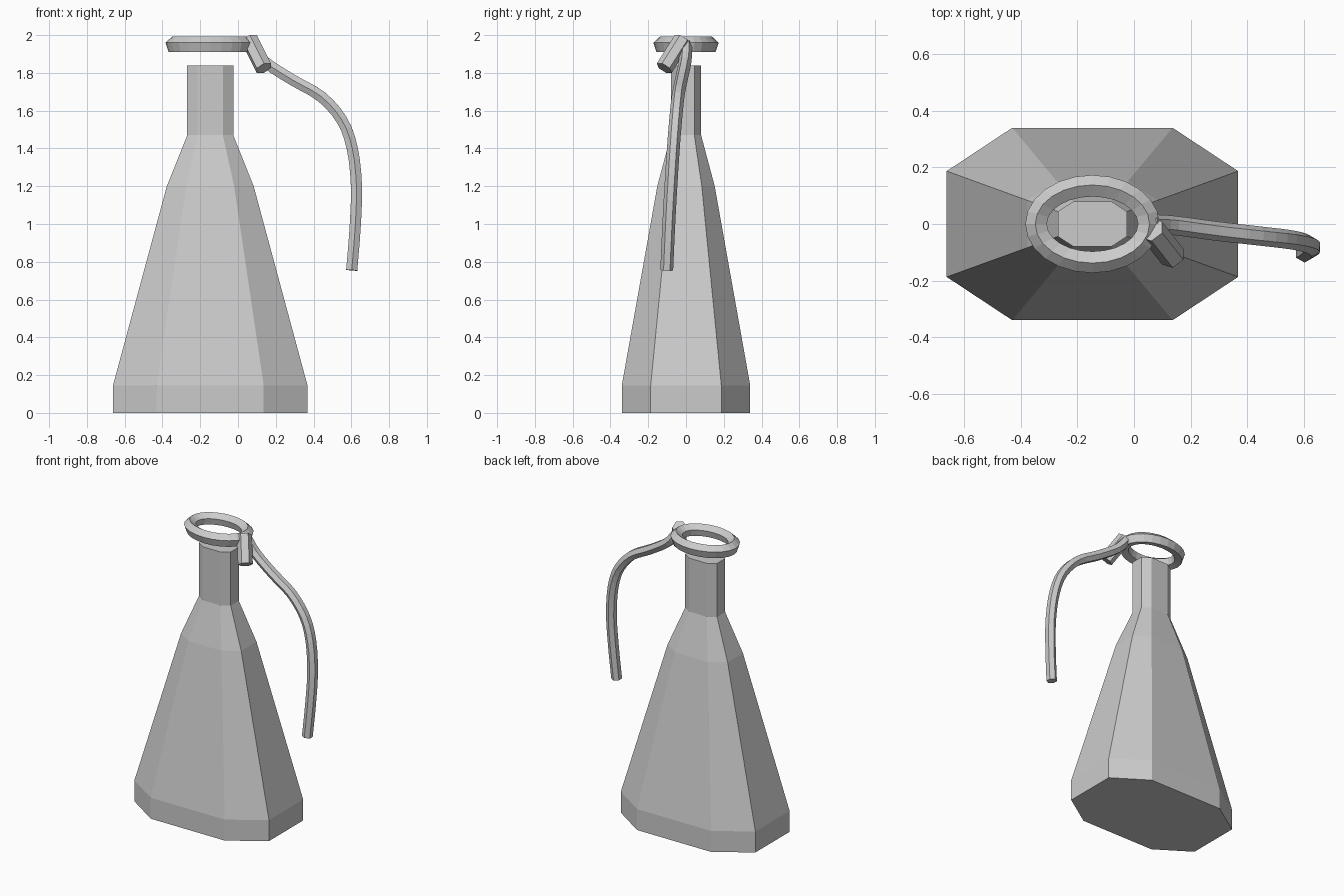
import bpy, bmesh, math
from mathutils import Vector

cube = bpy.data.objects.get("Cube")
if cube:
    bpy.data.objects.remove(cube, do_unlink=True)

GREY = (0.6, 0.6, 0.6, 1)
grey = bpy.data.materials.new("plain grey")
grey.use_nodes = True
grey.diffuse_color = GREY
grey.node_tree.nodes["Principled BSDF"].inputs["Base Color"].default_value = GREY


def skin_loops(name, loops, closed=False):
    """Bridge matching rings of points; cap the ends unless closed."""
    bm = bmesh.new()
    rings = [[bm.verts.new(p) for p in loop] for loop in loops]
    pairs = list(zip(rings, rings[1:]))
    if closed:
        pairs.append((rings[-1], rings[0]))
    else:
        bm.faces.new(rings[0])
        bm.faces.new(rings[-1])
    n = len(rings[0])
    for a, b in pairs:
        for i in range(n):
            j = (i + 1) % n
            bm.faces.new((a[i], a[j], b[j], b[i]))
    bmesh.ops.recalc_face_normals(bm, faces=bm.faces)
    mesh = bpy.data.meshes.new(name)
    bm.to_mesh(mesh)
    bm.free()
    mesh.materials.append(grey)
    obj = bpy.data.objects.new(name, mesh)
    bpy.context.collection.objects.link(obj)
    return obj


def tube(name, path, radius, side, sides=6, turn=0.0):
    """Sweep a polygon along a path, one section axis kept near `side`."""
    loops = []
    for i, p in enumerate(path):
        t = (path[min(i + 1, len(path) - 1)] - path[max(i - 1, 0)]).normalized()
        u = (side - t * side.dot(t)).normalized()
        v = t.cross(u)
        angles = [turn + math.tau * k / sides for k in range(sides)]
        loops.append([p + radius * (math.cos(a) * u + math.sin(a) * v) for a in angles])
    return skin_loops(name, loops)


def smooth_path(points, steps=3):
    """Catmull-Rom path through the points."""
    pts = [Vector(p) for p in points]
    pts = [2 * pts[0] - pts[1]] + pts + [2 * pts[-1] - pts[-2]]
    out = []
    for a, b, c, d in zip(pts, pts[1:], pts[2:], pts[3:]):
        for s in range(steps):
            t = s / steps
            out.append(0.5 * (2 * b + (c - a) * t + (2 * a - 5 * b + 4 * c - d) * t * t
                              + (3 * b - a - 3 * c + d) * t ** 3))
    return out + [pts[-2]]


# Tapered eight-sided body with a straight neck
CENTRE = -0.147


def octagon(hx, hy, z):
    cut = 0.55
    corners = [(1, cut), (cut, 1), (-cut, 1), (-1, cut),
               (-1, -cut), (-cut, -1), (cut, -1), (1, -cut)]
    return [(CENTRE + hx * x, hy * y, z) for x, y in corners]


skin_loops("body", [octagon(*level) for level in (
    (0.515, 0.34, 0), (0.515, 0.34, 0.145), (0.23, 0.152, 1.2),
    (0.122, 0.08, 1.47), (0.122, 0.08, 1.84))])

# Oval ring floating over the neck: (inset from outer edge, height)
section = [(0, 1.96), (0.035, 1.992), (0.076, 1.965), (0.065, 1.92), (0.017, 1.91)]
ring = []
for k in range(24):
    a = math.tau * k / 24
    ring.append([(CENTRE + (0.237 - d) * math.cos(a), (0.173 - d) * math.sin(a), z)
                 for d, z in section])
skin_loops("ring", ring, closed=True)

# Long drooping lever
lever_path = smooth_path([
    (0.06, 0, 1.955), (0.14, -0.005, 1.86), (0.29, -0.025, 1.762),
    (0.44, -0.042, 1.675), (0.55, -0.055, 1.55), (0.605, -0.067, 1.40),
    (0.627, -0.08, 1.2), (0.62, -0.092, 0.98), (0.602, -0.102, 0.755)])
tube("lever", lever_path, 0.034, Vector((0, 1, 0)))

# Short clasp hanging off the ring
tube("clasp", [Vector((0.062, -0.02, 1.975)), Vector((0.137, -0.115, 1.825))],
     0.047, Vector((1, 0, 0)), turn=math.pi / 6)
